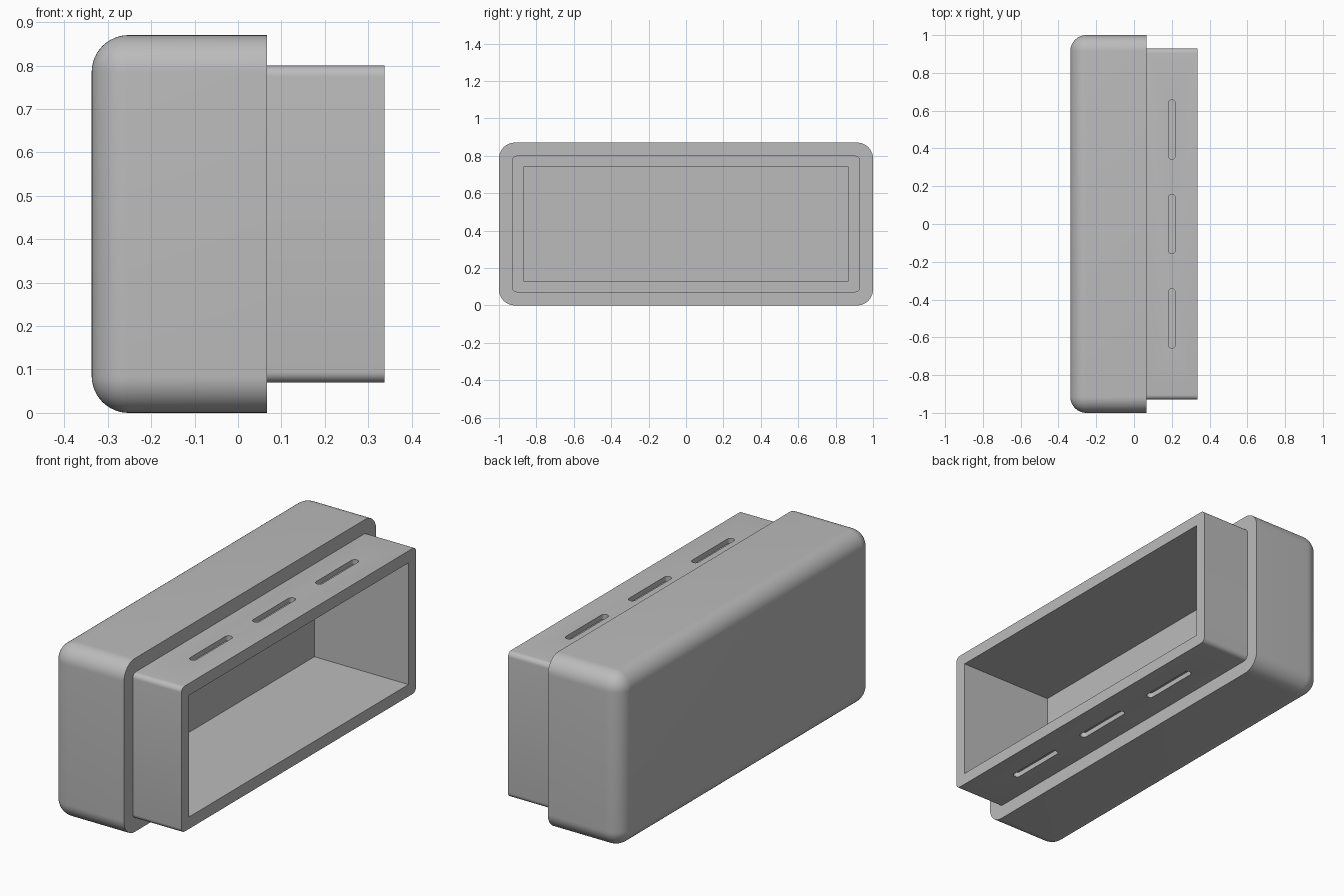
import bpy, bmesh, math

# Remove the default cube
if "Cube" in bpy.data.objects:
    bpy.data.objects.remove(bpy.data.objects["Cube"])

grey = bpy.data.materials.new("light grey")
grey.use_nodes = True
COLOUR = (0.5, 0.5, 0.5, 1)
grey.diffuse_color = COLOUR
grey.node_tree.nodes["Principled BSDF"].inputs["Base Color"].default_value = COLOUR


def rounded_box(name, low, high, radius=0, segments=8, pick=None):
    """Box between two corners; edges accepted by pick(a, b) are rounded."""
    bm = bmesh.new()
    bmesh.ops.create_cube(bm, size=1)
    for v in bm.verts:
        v.co = [(l + h) / 2 + c * (h - l) for l, h, c in zip(low, high, v.co)]
    if radius:
        edges = [e for e in bm.edges if pick(e.verts[0].co, e.verts[1].co)]
        bmesh.ops.bevel(bm, geom=edges, offset=radius, segments=segments,
                        profile=0.5, affect='EDGES')
    bmesh.ops.recalc_face_normals(bm, faces=bm.faces)
    mesh = bpy.data.meshes.new(name)
    bm.to_mesh(mesh)
    bm.free()
    mesh.materials.append(grey)
    obj = bpy.data.objects.new(name, mesh)
    bpy.context.collection.objects.link(obj)
    return obj


def combine(target, other, operation):
    """Apply a boolean and discard the helper."""
    bpy.context.view_layer.objects.active = target
    mod = target.modifiers.new("combine", 'BOOLEAN')
    mod.operation, mod.object, mod.solver = operation, other, 'EXACT'
    bpy.ops.object.modifier_apply(modifier=mod.name)
    bpy.data.objects.remove(other)


RIM, END = 0.067, 0.337

# Rounded outer cap, with a sharp rim on the open side
body = rounded_box("end_cap", (-END, -1, 0), (RIM, 1, 0.87), 0.085, 12,
                   lambda a, b: min(a.x, b.x) < 0)

# Inner collar with lightly rounded lengthwise edges
collar = rounded_box("collar", (0, -0.93, 0.07), (END, 0.93, 0.80), 0.025, 6,
                     lambda a, b: abs(a.x - b.x) > 0.01)
combine(body, collar, 'UNION')

# Rectangular cavity
cavity = rounded_box("cavity", (-0.185, -0.87, 0.13), (END + 0.1, 0.87, 0.74))
combine(body, cavity, 'DIFFERENCE')

# Shallow round-ended grooves, three above and three below
DEPTH = 0.025
for y in (-0.5, 0, 0.5):
    for z in (0.07, 0.80):
        groove = rounded_box("groove", (0.182, y - 0.157, z - DEPTH),
                             (0.218, y + 0.157, z + DEPTH), 0.0178, 6,
                             lambda a, b: abs(a.z - b.z) > 0.01)
        combine(body, groove, 'DIFFERENCE')

# Smooth the rounded edges and keep the corners sharp
bpy.ops.object.select_all(action='DESELECT')
body.select_set(True)
bpy.context.view_layer.objects.active = body
bpy.ops.object.shade_smooth_by_angle(angle=math.radians(30))
